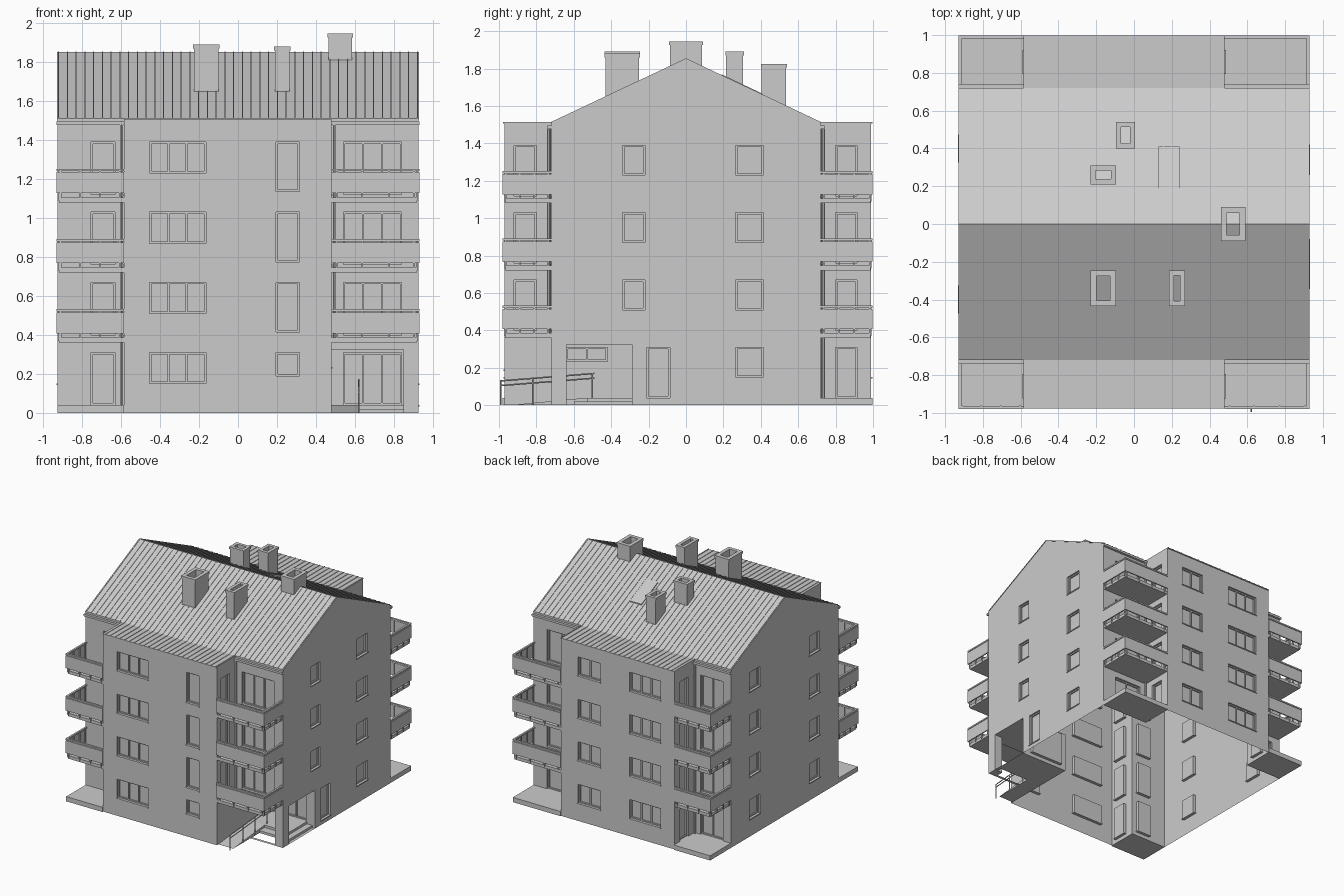
import bpy, bmesh
from mathutils import Vector, Matrix

if "Cube" in bpy.data.objects:
    bpy.data.objects.remove(bpy.data.objects["Cube"])

XL, XR, XO = -0.585, 0.48, 0.925      # projecting block sides, outer walls
YM, YF, YB = 0.72, -0.97, 0.99        # main body depth, block front and back
EAVE, RIDGE = 1.505, 1.845
FLOOR = 0.36


def finish(bm, name):
    me = bpy.data.meshes.new(name)
    bm.to_mesh(me)
    bm.free()
    ob = bpy.data.objects.new(name, me)
    bpy.context.collection.objects.link(ob)
    return ob


def box(bm, x0, x1, y0, y1, z0, z1):
    m = Matrix.Translation(((x0 + x1) / 2, (y0 + y1) / 2, (z0 + z1) / 2))
    bmesh.ops.create_cube(bm, size=1, matrix=m @ Matrix.Diagonal(
        (abs(x1 - x0), abs(y1 - y0), abs(z1 - z0), 1)))


def prism(bm, pts, x0, x1):
    # closed (y, z) profile extruded along x
    a = [bm.verts.new((x0, y, z)) for y, z in pts]
    b = [bm.verts.new((x1, y, z)) for y, z in pts]
    bm.faces.new(a)
    bm.faces.new(b[::-1])
    for i in range(len(pts)):
        j = (i + 1) % len(pts)
        bm.faces.new((a[j], a[i], b[i], b[j]))
    bmesh.ops.recalc_face_normals(bm, faces=bm.faces)


def bar(bm, p, q, r):
    p, q = Vector(p), Vector(q)
    d = q - p
    m = Matrix.Translation((p + q) / 2) @ d.to_track_quat('Z', 'Y').to_matrix().to_4x4()
    bmesh.ops.create_cone(bm, cap_ends=True, segments=6, radius1=r, radius2=r,
                          depth=d.length, matrix=m)


frames, sills = bmesh.new(), bmesh.new()


def wall(name, axis, n, pos, a0, a1, z0, z1, openings=()):
    # single-sheet wall with recessed windows; opening = (a0, a1, z0, z1, panes)
    bm = bmesh.new()
    flip = (n > 0) == (axis == 'x')

    def P(a, z, d=0):
        return (a, pos - n * d, z) if axis == 'x' else (pos - n * d, a, z)

    def quad(*pts):
        vs = [bm.verts.new(p) for p in pts]
        bm.faces.new(vs[::-1] if flip else vs)

    def abox(target, b0, b1, c0, c1, d0, d1):
        p, q = P(b0, c0, d0), P(b1, c1, d1)
        box(target, p[0], q[0], p[1], q[1], p[2], q[2])

    us = sorted({a0, a1, *(v for o in openings for v in o[:2])})
    vs = sorted({z0, z1, *(v for o in openings for v in o[2:4])})
    for u0, u1 in zip(us, us[1:]):
        for v0, v1 in zip(vs, vs[1:]):
            u, v = (u0 + u1) / 2, (v0 + v1) / 2
            if not any(o[0] < u < o[1] and o[2] < v < o[3] for o in openings):
                quad(P(u0, v0), P(u1, v0), P(u1, v1), P(u0, v1))
    D, w = 0.025, 0.01
    for b0, b1, c0, c1, panes in openings:
        ring = [(b0, c0), (b1, c0), (b1, c1), (b0, c1)]
        for i in range(4):
            s, t = ring[i], ring[(i + 1) % 4]
            quad(P(*s), P(*s, D), P(*t, D), P(*t))
        if not panes:
            continue
        quad(*[P(*r, D) for r in ring])
        for c in (c0, c1 - w):
            abox(frames, b0, b1, c, c + w, D - 0.01, D)
        for i in range(panes + 1):
            u = b0 + (b1 - b0 - w) * i / panes
            abox(frames, u, u + w, c0, c1, D - 0.01, D)
        abox(sills, b0 - 0.005, b1 + 0.005, c0 - 0.008, c0, -0.006, D)
    bmesh.ops.remove_doubles(bm, verts=bm.verts, dist=1e-5)
    finish(bm, name)


def column(b0, b1, panes, low=0.15, high=0.31, floors=range(4)):
    return [(b0, b1, low + FLOOR * i, high + FLOOR * i, panes) for i in floors]


# Projecting block, front and back
stairs = [(0.195, 0.315, 0.19, 0.31, 1)] + column(0.195, 0.315, 1, 0.055, 0.31, range(1, 4))
wall("block_front", 'x', -1, YF, XL, XR, 0, EAVE, column(-0.455, -0.165, 3) + stairs)
wall("block_back", 'x', 1, YB, XL, XR, 0, EAVE,
     column(-0.455, -0.165, 3) + column(0.11, 0.32, 2))
# Block sides with balcony doors
up = range(1, 4)
wall("block_side_fl", 'y', -1, XL, YF, -YM, 0, EAVE, column(-0.92, -0.80, 1, 0.04))
wall("block_side_fr", 'y', 1, XR, YF, -YM, 0, EAVE, column(-0.92, -0.80, 1, 0.04, 0.31, up))
wall("block_side_bl", 'y', -1, XL, YM, YB, 0, EAVE, column(0.80, 0.915, 1, 0.04))
wall("block_side_br", 'y', 1, XR, YM, YB, 0, EAVE, column(0.80, 0.915, 1, 0.04))
# Set-back walls behind the balconies
wall("recess_fl", 'x', -1, -YM, -XO, XL, 0, EAVE, column(-0.755, -0.63, 1, 0.04))
wall("recess_fr", 'x', -1, -YM, XR, XO, 0, EAVE,
     column(0.54, 0.84, 3, 0.04, 0.31, up) + [(XR, 0.85, 0, 0.325, 0)])
wall("recess_bl", 'x', 1, YM, -XO, XL, 0, EAVE, column(-0.85, -0.64, 2, 0.04))
wall("recess_br", 'x', 1, YM, XR, XO, 0, EAVE, column(0.54, 0.80, 2, 0.04))
# Gable walls
wall("gable_wall_left", 'y', -1, -XO, -YM, YM, 0, EAVE,
     column(-0.47, -0.33, 1) + column(0.33, 0.47, 1))
wall("gable_wall_right", 'y', 1, XO, -YM, YM, 0, EAVE,
     column(0.265, 0.415, 1) + column(-0.34, -0.22, 1, floors=up)
     + [(-0.21, -0.085, 0.04, 0.31, 1), (-0.64, -0.29, 0, 0.325, 0)])
for s in (-1, 1):
    bm = bmesh.new()
    tri = [(-YM, EAVE), (YM, EAVE), (0, RIDGE)]
    bm.faces.new([bm.verts.new((s * XO, y, z)) for y, z in tri[::s]])
    finish(bm, "gable_top")

# Entrance porch: inner walls, ceiling, corner pillar
wall("porch_side", 'y', 1, XR, -YM, -0.29, 0, 0.325, [(-0.64, -0.42, 0.235, 0.31, 2)])
wall("porch_back", 'x', -1, -0.29, XR, XO, 0, 0.325, [(0.54, 0.84, 0.04, 0.31, 3)])
bm = bmesh.new()
box(bm, XR, XO, -YM, -0.29, 0.325, 0.335)
box(bm, 0.85, XO - 0.001, -YM + 0.001, -0.64, 0, 0.325)
finish(bm, "porch_ceiling_and_pillar")
bm = bmesh.new()
box(bm, XR, 0.85, -0.53, -0.29, 0, 0.04)
box(bm, 0.62, 0.90, -0.60, -0.29, 0, 0.02)
prism(bm, [(-0.95, 0), (-0.53, 0), (-0.53, 0.04)], XR, 0.62)
finish(bm, "steps_and_ramp")
bm = bmesh.new()
for dz in (0, -0.025):
    bar(bm, (0.62, -0.995, 0.13 + dz), (0.62, -0.49, 0.17 + dz), 0.004)
for y in (-0.99, -0.82, -0.66, -0.5):
    bar(bm, (0.62, y, 0), (0.62, y, 0.13 + (y + 0.995) * 0.08), 0.004)
finish(bm, "ramp_handrail")

# Roof: gabled sheet, flat block roofs, standing seams
t = 0.006
bm = bmesh.new()
prism(bm, [(-YM, EAVE), (0, RIDGE), (YM, EAVE), (YM, EAVE + t), (0, RIDGE + t), (-YM, EAVE + t)],
      -XO - 0.004, XO + 0.004)
finish(bm, "main_roof")
bm = bmesh.new()
box(bm, XL, XR, YF - 0.008, -YM, EAVE, EAVE + t)
box(bm, XL, XR, YM, YB + 0.008, EAVE, EAVE + t)
finish(bm, "block_roofs")
bm = bmesh.new()
for i in range(42):
    x = -0.92 + i * 1.84 / 41
    f, b = (YF - 0.008, YB + 0.008) if XL < x < XR else (-YM, YM)
    h = t + 0.004
    prism(bm, [(f, EAVE), (f, EAVE + h), (-YM - 1e-4, EAVE + h), (0, RIDGE + h),
               (YM + 1e-4, EAVE + h), (b, EAVE + h), (b, EAVE), (YM, EAVE), (0, RIDGE),
               (-YM, EAVE)][0 if f < -YM else 1:], x - 0.003, x + 0.003)
finish(bm, "roof_seams")
# Roof hatch on the back slope
bm = bmesh.new()
rz = lambda y: RIDGE - (RIDGE - EAVE) * abs(y) / YM
prism(bm, [(0.19, rz(0.19)), (0.41, rz(0.41)), (0.41, rz(0.41) + 0.014), (0.19, rz(0.19) + 0.014)],
      0.13, 0.24)
finish(bm, "roof_hatch")

# Chimneys: open tubes with a slightly wider collar
for x0, x1, y0, y1, top in ((-0.225, -0.1, -0.43, -0.25, 1.89), (0.19, 0.265, -0.43, -0.25, 1.88),
                            (0.465, 0.585, -0.085, 0.085, 1.945),
                            (-0.225, -0.1, 0.215, 0.305, 1.89), (-0.09, 0, 0.405, 0.535, 1.825)):
    bm = bmesh.new()
    base = min(rz(y0), rz(y1)) - 0.01
    w = 0.022 if x1 - x0 < 0.1 or y1 - y0 < 0.1 else 0.026
    for g, c, d in ((0, base, top - 0.012), (0.005, top - 0.02, top)):
        a0, a1, b0, b1 = x0 - g, x1 + g, y0 - g, y1 + g
        box(bm, a0, x0 + w, b0, b1, c, d)
        box(bm, x1 - w, a1, b0, b1, c, d)
        box(bm, x0 + w, x1 - w, b0, y0 + w, c, d)
        box(bm, x0 + w, x1 - w, y1 - w, b1, c, d)
    finish(bm, "chimney")

# Balconies, ground slabs, gutters and downpipes at the four corners
slabs, panels, rails, pipes = (bmesh.new() for _ in range(4))
for xi, sx in ((XL, -1), (XR, 1)):
    for yo, sy in ((-0.98, -1), (0.998, 1)):
        yi, xo = sy * YM, sx * 0.93
        if (sx, sy) != (1, -1):
            box(slabs, xi, sx * XO, yi, yo, 0, 0.04)
        for z in (0.36, 0.72, 1.08):
            box(slabs, xi, xo - sx * 0.012, yi, yo - sy * 0.012, z, z + 0.026)
            p0, p1 = z + 0.048, z + 0.155
            box(panels, xi, xo, yo - sy * 0.01, yo, p0, p1)
            box(panels, xo - sx * 0.01, xo, yi, yo - sy * 0.01, p0, p1)
            box(rails, xi, xo, yo - sy * 0.016, yo, z + 0.16, z + 0.172)
            box(rails, xo - sx * 0.016, xo, yi, yo - sy * 0.016, z + 0.16, z + 0.172)
            for k in (0.06, 0.35, 0.65, 0.94):
                x, y = xi + (xo - xi) * k, yi + (yo - yi) * k
                box(rails, x - 0.004, x + 0.004, yo - sy * 0.018, yo - sy * 0.006, z + 0.01, z + 0.165)
                box(rails, xo - sx * 0.018, xo - sx * 0.006, y - 0.004, y + 0.004, z + 0.01, z + 0.165)
        box(pipes, xi, xo, yi, yi + sy * 0.02, 1.477, 1.495)
        low = 0.36 if (sx, sy) == (1, -1) else 0.04
        px, py = xi + sx * 0.013, yi + sy * 0.013
        bar(pipes, (px, py, low), (px, py, 1.48), 0.008)
for bm, name in ((slabs, "balcony_slabs"), (panels, "balcony_panels"), (rails, "balcony_rails"),
                 (pipes, "gutters_and_downpipes"), (frames, "window_frames"), (sills, "window_sills")):
    finish(bm, name)
